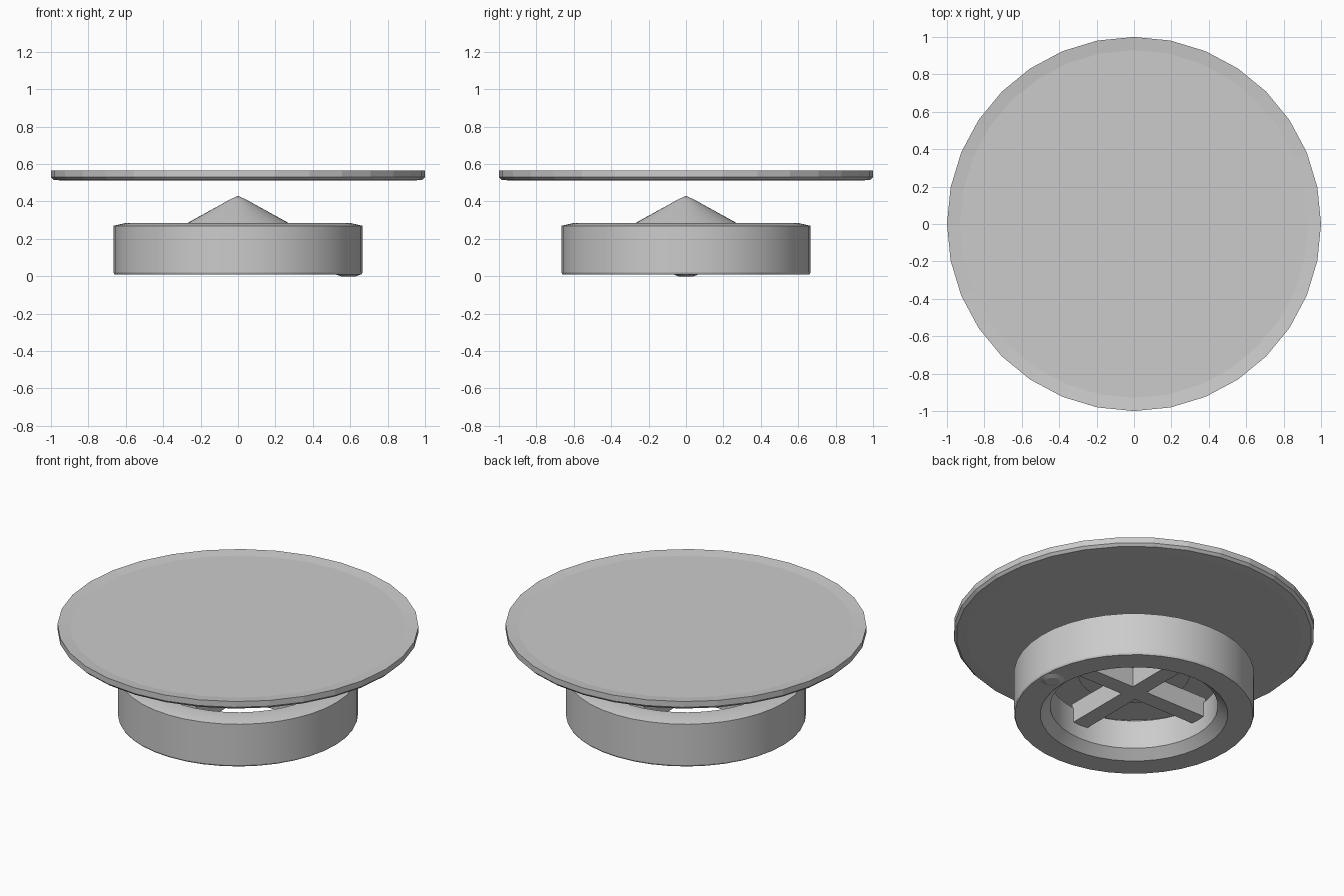
import bpy, bmesh
from math import pi, sin, cos, radians

cube = bpy.data.objects.get("Cube")
if cube:
    bpy.data.objects.remove(cube, do_unlink=True)

grey = bpy.data.materials.new("light_grey")
grey.use_nodes = True
colour = (0.6, 0.6, 0.6, 1)
grey.diffuse_color = colour
grey.node_tree.nodes["Principled BSDF"].inputs["Base Color"].default_value = colour


def finish(name, bm, location=(0, 0, 0), smooth=True):
    bmesh.ops.remove_doubles(bm, verts=bm.verts, dist=0.0001)
    bmesh.ops.recalc_face_normals(bm, faces=bm.faces)
    mesh = bpy.data.meshes.new(name)
    bm.to_mesh(mesh)
    bm.free()
    mesh.materials.append(grey)
    obj = bpy.data.objects.new(name, mesh)
    obj.location = location
    bpy.context.collection.objects.link(obj)
    if smooth:
        bpy.ops.object.select_all(action="DESELECT")
        obj.select_set(True)
        bpy.context.view_layer.objects.active = obj
        bpy.ops.object.shade_smooth_by_angle(angle=radians(15))
    return obj


def lathe(name, profile, sides, closed=False, location=(0, 0, 0), smooth=True):
    """Turn a (radius, height) profile around the z axis."""
    bm = bmesh.new()
    rings = [[bm.verts.new((r * cos(2 * pi * i / sides), r * sin(2 * pi * i / sides), z))
              for i in range(sides)] if r else [bm.verts.new((0, 0, z))]
             for r, z in profile]
    pairs = list(zip(rings, rings[1:]))
    if closed:
        pairs.append((rings[-1], rings[0]))
    for a, b in pairs:
        for i in range(sides):
            j = (i + 1) % sides
            corners = [a[i % len(a)], a[j % len(a)], b[j % len(b)], b[i % len(b)]]
            bm.faces.new(list(dict.fromkeys(corners)))
    return finish(name, bm, location, smooth)


# Floating plate with a very shallow dished top
lathe("top_plate", [(0, 0.512), (0.93, 0.512), (0.985, 0.515), (1, 0.53),
                    (1, 0.565), (0.93, 0.557), (0, 0.557)], 32, smooth=False)

# Hollow base with chamfered rims
lathe("base_ring", [(0.52, 0.01), (0.66, 0.01), (0.665, 0.02), (0.665, 0.27),
                    (0.6, 0.285), (0.54, 0.285), (0.465, 0.235), (0.465, 0.06)],
      40, closed=True)

# Crossed support bars inside the ring, joined as one plus-shaped solid
half, reach, low, high = 0.05, 0.475, 0.145, 0.265
outline = []
for c, s in ((1, 0), (0, 1), (-1, 0), (0, -1)):
    for x, y in ((reach, -half), (reach, half), (half, half)):
        outline.append((x * c - y * s, x * s + y * c))
bm = bmesh.new()
base = bm.faces.new([bm.verts.new((x, y, low)) for x, y in outline])
top = bmesh.ops.extrude_face_region(bm, geom=[base], use_keep_orig=True)
bmesh.ops.translate(bm, vec=(0, 0, high - low),
                    verts=[v for v in top["geom"] if isinstance(v, bmesh.types.BMVert)])
finish("cross_bars", bm, smooth=False)

# Pointed centre on the bars
lathe("centre_cone", [(0, 0.263), (0.31, 0.263), (0.04, 0.412), (0, 0.43)], 32)

# Low foot pad under the ring on the left side
lathe("foot_pad", [(0, 0), (0.04, 0), (0.07, 0.011), (0, 0.011)], 16, location=(0.59, 0, 0))
